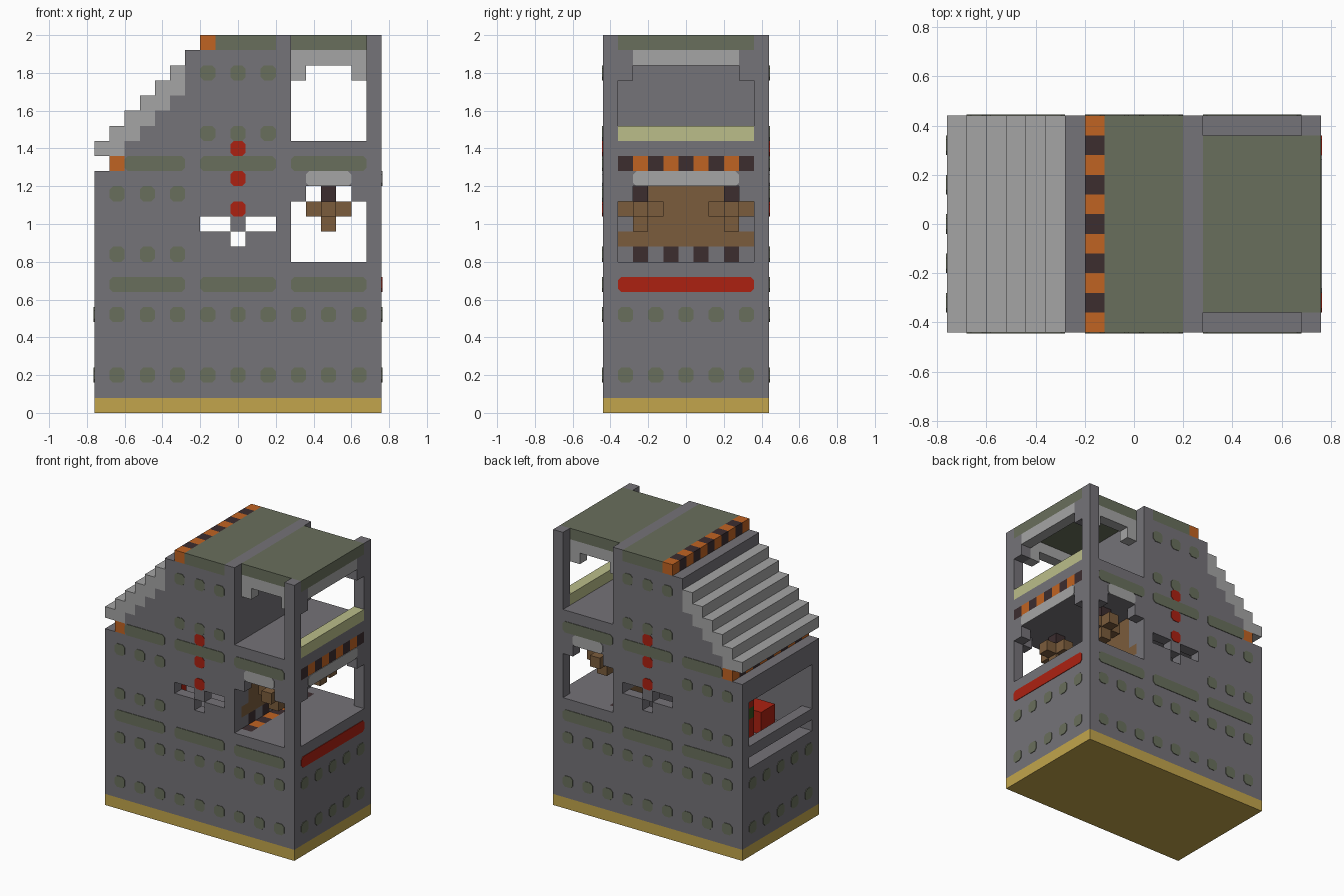
import bpy, bmesh
from mathutils import Vector

if "Cube" in bpy.data.objects:
    bpy.data.objects.remove(bpy.data.objects["Cube"])

U = 0.08                      # size of one block
NX, NY, NZ = 19, 11, 25       # model size in blocks


def linear(c):
    c /= 255
    return c / 12.92 if c < 0.04 else ((c + 0.055) / 1.055) ** 2.4


def material(name, r, g, b):
    m = bpy.data.materials.new(name)
    m.use_nodes = True
    col = (linear(r), linear(g), linear(b), 1)
    m.diffuse_color = col
    m.node_tree.nodes["Principled BSDF"].inputs["Base Color"].default_value = col
    return m


STONE = material("grey stone", 117, 115, 120)
MOSS = material("moss green", 105, 111, 92)
LIGHT = material("light grey", 165, 165, 165)
ORANGE = material("orange", 192, 99, 34)
DARK = material("dark brown", 60, 45, 47)
RED = material("red", 172, 33, 17)
GOLD = material("gold", 194, 165, 76)
WOOD = material("wood brown", 123, 92, 60)
PALE = material("pale yellow", 187, 190, 138)
LEAF = material("leaf green", 52, 82, 30)


def place(i, j, k):
    return Vector(((i - NX / 2) * U, (j - NY / 2) * U, k * U))


def finish(name, mat, bm):
    me = bpy.data.meshes.new(name)
    bmesh.ops.recalc_face_normals(bm, faces=bm.faces)
    bm.to_mesh(me)
    bm.free()
    me.materials.append(mat)
    ob = bpy.data.objects.new(name, me)
    bpy.context.collection.objects.link(ob)
    return ob


def cells(x, y, z):
    return {(i, j, k) for i in range(*x) for j in range(*y) for k in range(*z)}


def block(name, mat, x, y, z):
    """Solid coloured block; the stone gives way to it."""
    stone.difference_update(cells(x, y, z))
    bm = bmesh.new()
    lo, hi = place(x[0], y[0], z[0]), place(x[1], y[1], z[1])
    bmesh.ops.create_cube(bm, size=1)
    for v in bm.verts:
        v.co = (lo + hi) / 2 + Vector(a * b for a, b in zip(v.co, hi - lo))
    return finish(name, mat, bm)


def striped(name, x, z, y0, y1):
    for j in range(y0, y1):
        block(name, DARK if j % 2 else ORANGE, (x, x + 1), (j, j + 1), (z, z + 1))


def plate(name, mat, side, a0, a1, k):
    """Thin plate with clipped corners, one block high, on an outer wall."""
    h, c, t = 0.5, 0.22, 0.004
    mid, w = (a0 + a1) / 2, (a1 - a0) / 2
    outline = [(sx * (w - (c if first else 0)), sz * (h - (0 if first else c)))
               for sx, sz, order in ((1, 1, (0, 1)), (-1, 1, (1, 0)),
                                     (-1, -1, (0, 1)), (1, -1, (1, 0)))
               for first in order]
    spot = {"front": lambda a: (a, 0), "back": lambda a: (a, NY),
            "left_end": lambda a: (0, a), "right_end": lambda a: (NX, a)}[side]
    out = {"front": (0, -t, 0), "back": (0, t, 0),
           "left_end": (-t, 0, 0), "right_end": (t, 0, 0)}[side]
    bm = bmesh.new()
    f = bm.faces.new([bm.verts.new(place(*spot(mid + a), k + h + b)) for a, b in outline])
    ext = bmesh.ops.extrude_face_region(bm, geom=[f])
    bmesh.ops.translate(bm, vec=out, verts=[v for v in ext["geom"]
                                            if isinstance(v, bmesh.types.BMVert)])
    finish(name, mat, bm)


# Stone mass, then carved rooms, openings and stepped roof
stone = cells((0, NX), (0, NY), (1, NZ))
for i in range(8):
    stone -= cells((0, i), (0, NY), (17 + i, 18 + i))
stone -= cells((0, 1), (0, NY), (16, 17))            # gap under the eave
stone -= cells((1, 12), (1, 10), (8, 15))            # main room
stone -= cells((13, 18), (1, 10), (10, 15))          # side room
stone -= cells((13, 18), (0, NY), (10, 14))          # side room arches
stone -= cells((14, 17), (0, NY), (14, 15))
stone -= cells((18, 19), (1, 10), (10, 14))
stone -= cells((18, 19), (2, 9), (14, 15))
stone -= cells((0, 1), (1, 10), (10, 14))            # end window and slot
stone -= cells((0, 1), (1, 10), (8, 9))
for x in ((7, 9), (10, 12)):                         # cross window
    stone -= cells(x, (0, NY), (12, 13))
stone -= cells((9, 10), (0, NY), (11, 12))
stone -= cells((13, 18), (0, NY), (18, NZ))          # balcony
stone -= cells((18, 19), (1, 10), (18, NZ))
for j in (1, 9):
    stone |= cells((18, 19), (j, j + 1), (22, 24))

# Base and roof
block("base", GOLD, (0, NX), (0, NY), (0, 1))
for i in range(6):
    block("roof_step", LIGHT, (i, i + (2 if i < 5 else 1)), (0, NY), (17 + i, 18 + i))
striped("roof_ridge_trim", 7, 24, 0, NY)
striped("eave_trim", 1, 16, 0, NY)
block("main_roof", MOSS, (8, 12), (0, NY), (24, 25))
block("balcony_roof", MOSS, (13, 19), (1, 10), (24, 25))

# Balcony arches and rail
for j in (1, 9):
    block("balcony_arch_top", LIGHT, (13, 18), (j, j + 1), (23, 24))
    for i in (13, 17):
        block("balcony_arch_corner", LIGHT, (i, i + 1), (j, j + 1), (22, 23))
block("balcony_end_arch", LIGHT, (18, 19), (2, 9), (23, 24))
block("balcony_rail", PALE, (18, 19), (1, 10), (18, 19))
striped("balcony_end_trim", 18, 16, 1, 10)

# Side room: panelled wall, floor strip and hanging lamps
block("panel_ledge", WOOD, (12, 13), (1, 10), (11, 12))
block("wall_panel", WOOD, (12, 13), (2, 9), (12, 15))
for j in range(2, 9, 2):
    block("panel_foot", DARK, (12, 13), (j, j + 1), (10, 11))
striped("floor_trim", 13, 9, 1, 10)
for j in (2, 8):
    block("lamp_cord", DARK, (15, 16), (j, j + 1), (14, 15))
    block("lamp_stem", WOOD, (15, 16), (j, j + 1), (12, 13))
    block("lamp_arm", WOOD, (14, 17), (j, j + 1), (13, 14))
    for n in (j - 1, j + 1):
        block("lamp_cross_arm", WOOD, (15, 16), (n, n + 1), (13, 14))

# Main room: pillar and seat
block("pillar_foot", RED, (3, 4), (5, 6), (8, 10))
block("pillar_band", LEAF, (3, 4), (5, 6), (10, 11))
block("pillar_top", RED, (3, 4), (5, 6), (11, 12))
block("seat", RED, (3, 5), (2, 4), (8, 10))

# Painted plates on front and back
for side in ("front", "back"):
    for k, columns in ((2, range(1, 18, 2)), (6, range(1, 18, 2)), (10, (1, 3, 5)),
                       (14, (1, 3, 5)), (18, (7, 9, 11)), (22, (7, 9, 11))):
        for i in columns:
            plate(side + "_stud", MOSS, side, i, i + 1, k)
    for i in (1, 7, 13):
        plate(side + "_low_band", MOSS, side, i, i + 5, 8)
        plate(side + "_high_band", MOSS, side, max(i, 2), i + 5, 16)
    for k in (13, 15, 17):
        plate(side + "_red_mark", RED, side, 9, 10, k)
    plate(side + "_arch_cap", LIGHT, side, 14, 17, 15)

# Painted plates on the ends
for side in ("left_end", "right_end"):
    for k in (2, 6):
        for j in range(1, 10, 2):
            plate(side + "_stud", MOSS, side, j, j + 1, k)
plate("right_end_red_band", RED, "right_end", 1, 10, 8)
plate("right_end_arch_cap", LIGHT, "right_end", 2, 9, 15)

# Remaining stone becomes the walls, using only exposed faces
bm = bmesh.new()
verts = {}


def corner(p):
    if p not in verts:
        verts[p] = bm.verts.new(place(*p))
    return verts[p]


for c in sorted(stone):
    for axis in range(3):
        for s in (0, 1):
            n = list(c)
            n[axis] += 2 * s - 1
            if tuple(n) in stone:
                continue
            ring = []
            for a, b in ((0, 0), (1, 0), (1, 1), (0, 1)) if s else ((0, 0), (0, 1), (1, 1), (1, 0)):
                p = list(c)
                p[axis] += s
                p[(axis + 1) % 3] += a
                p[(axis + 2) % 3] += b
                ring.append(corner(tuple(p)))
            bm.faces.new(ring)
finish("stone_walls", STONE, bm)
